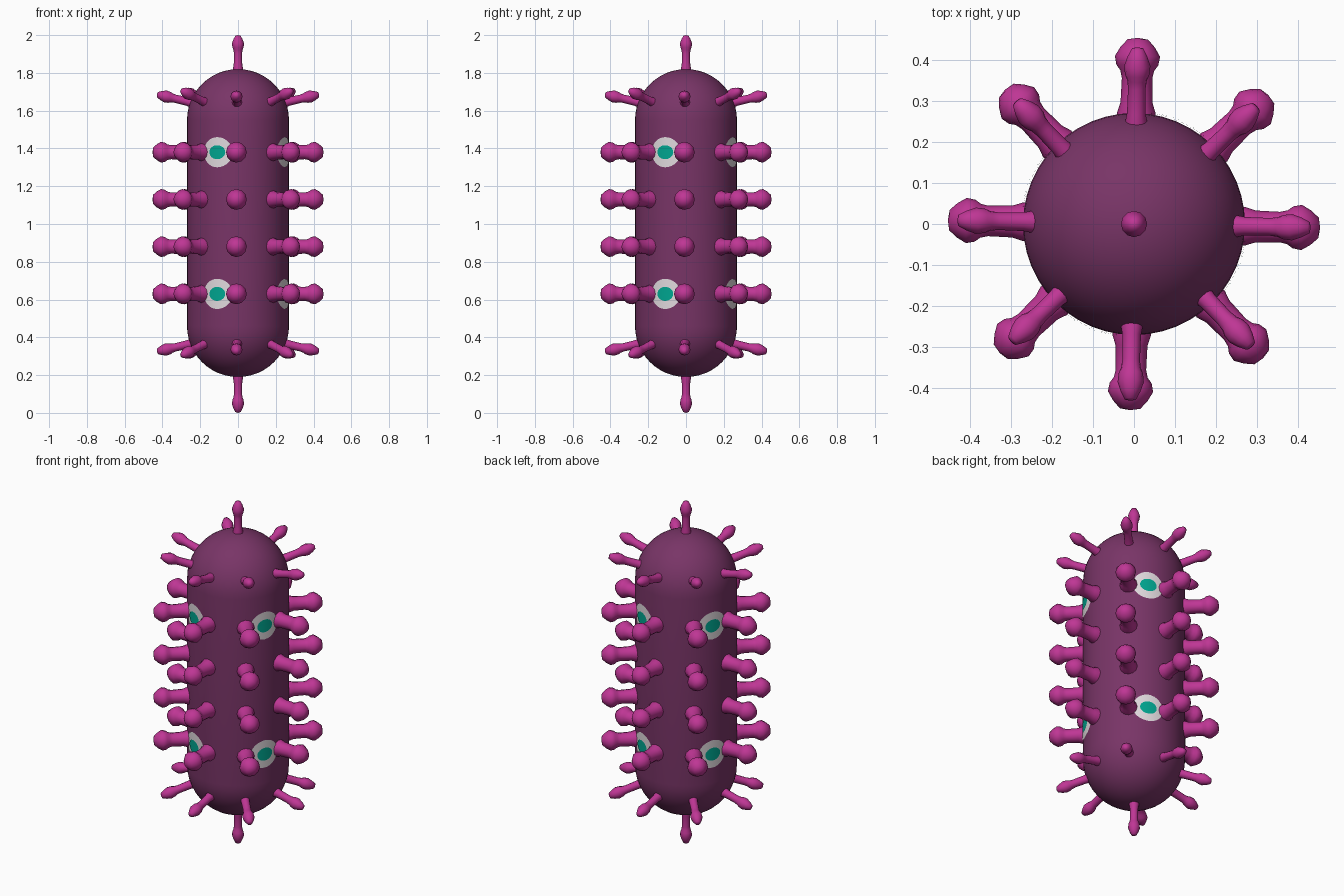
import bpy, bmesh, math
from mathutils import Vector, Matrix

if "Cube" in bpy.data.objects:
    bpy.data.objects.remove(bpy.data.objects["Cube"])

def material(name, rgb):
    m = bpy.data.materials.new(name)
    m.diffuse_color = (*rgb, 1)
    m.use_nodes = True
    m.node_tree.nodes["Principled BSDF"].inputs["Base Color"].default_value = m.diffuse_color
    return m

PURPLE = material("dark purple", (0.19, 0.035, 0.135))
MAGENTA = material("magenta", (0.52, 0.037, 0.30))
WHITE = material("off white", (0.75, 0.70, 0.73))
TEAL = material("teal", (0.0, 0.38, 0.28))

R = 0.27          # body radius
MID = 1.005       # body centre height
TWIST = math.radians(-1.2)

def finish(name, bm, mat):
    bmesh.ops.recalc_face_normals(bm, faces=bm.faces)
    for f in bm.faces:
        f.smooth = True
    me = bpy.data.meshes.new(name)
    bm.to_mesh(me)
    bm.free()
    me.materials.append(mat)
    ob = bpy.data.objects.new(name, me)
    bpy.context.collection.objects.link(ob)
    return ob

def lathe(bm, profile, sides, matrix):
    """Revolve (radius, height) points round z, then place with matrix."""
    rings = []
    for r, h in profile:
        if r == 0:
            rings.append([bm.verts.new(matrix @ Vector((0, 0, h)))])
        else:
            rings.append([bm.verts.new(matrix @ Vector((
                r * math.cos(2 * math.pi * i / sides), r * math.sin(2 * math.pi * i / sides), h)))
                for i in range(sides)])
    for a, b in zip(rings, rings[1:]):
        for i in range(sides):
            j = (i + 1) % sides
            if len(a) == 1:
                bm.faces.new((a[0], b[i], b[j]))
            elif len(b) == 1:
                bm.faces.new((a[i], a[j], b[0]))
            else:
                bm.faces.new((a[i], a[j], b[j], b[i]))

# capsule body
body = []
steps = 12
for end, z in ((-1, 0.46), (1, 1.55)):
    arc = [(R * math.cos(t * math.pi / 2 / steps) if t < steps else 0,
            z + end * R * math.sin(t * math.pi / 2 / steps)) for t in range(steps + 1)]
    body += arc[::-1] if end < 0 else arc
bm = bmesh.new()
lathe(bm, body, 48, Matrix())
finish("capsule_body", bm, PURPLE)

# knobbed spikes: (radius, distance from the body surface)
SPIKE = [(0.044, -0.03), (0.047, 0.005), (0.039, 0.03), (0.037, 0.09), (0.041, 0.108),
         (0.051, 0.122), (0.055, 0.143), (0.042, 0.165), (0.025, 0.184), (0, 0.188)]

def spike(bm, base, direction, thick=1, length=0.188):
    k = length / 0.188
    rot = direction.to_track_quat('Z', 'Y').to_matrix().to_4x4()
    lathe(bm, [(r * thick, h * k) for r, h in SPIKE], 12, Matrix.Translation(base) @ rot)

# four rings of thick spikes on the straight wall
bm = bmesh.new()
for z in (0.63, 0.88, 1.13, 1.38):
    for i in range(8):
        a = TWIST + i * math.pi / 4
        d = Vector((math.cos(a), math.sin(a), 0))
        spike(bm, d * 0.265 + Vector((0, 0, z)), d)
finish("wall_spikes", bm, MAGENTA)

# thin spikes on both domes
for name, s in (("top_spikes", 1), ("bottom_spikes", -1)):
    bm = bmesh.new()
    for i in range(8):
        a = TWIST + i * math.pi / 4
        r, z, tilt = (0.23, 0.635, 20) if i % 2 else (0.24, 0.637, 13)
        t = math.radians(tilt)
        out = Vector((math.cos(a), math.sin(a), 0))
        spike(bm, out * r + Vector((0, 0, MID + s * z)),
              out * math.cos(t) + Vector((0, 0, s * math.sin(t))), 0.58, 0.195)
    spike(bm, Vector((0, 0, MID + s * 0.81)), Vector((0, 0, s)), 0.58,
          0.185 if s > 0 else 0.195)
    finish(name, bm, MAGENTA)

# round eye patches wrapped on the wall: white disc with a teal centre
def patch(bm, angle, z, w, h, rad):
    n, rows = 32, 4
    verts = [[bm.verts.new((rad * math.cos(angle), rad * math.sin(angle), z))]]
    for k in range(1, rows + 1):
        ring = []
        for i in range(n):
            t = 2 * math.pi * i / n
            a = angle + w * k / rows * math.cos(t) / R
            ring.append(bm.verts.new((rad * math.cos(a), rad * math.sin(a),
                                      z + h * k / rows * math.sin(t))))
        verts.append(ring)
    for a, b in zip(verts, verts[1:]):
        for i in range(n):
            j = (i + 1) % n
            if len(a) == 1:
                bm.faces.new((a[0], b[i], b[j]))
            else:
                bm.faces.new((a[i], b[i], b[j], a[j]))

for name, w, h, rad, mat in (("eye_whites", 0.083, 0.08, 0.273, WHITE),
                             ("eye_centres", 0.045, 0.037, 0.276, TEAL)):
    bm = bmesh.new()
    for z in (0.63, 1.38):
        for i in range(4):
            patch(bm, TWIST - math.pi / 8 + i * math.pi / 2, z, w, h, rad)
    ob = finish(name, bm, mat)
    # make sure open patches face outward
    for p in ob.data.polygons:
        if p.normal.dot(Vector((p.center.x, p.center.y, 0))) < 0:
            p.flip()
